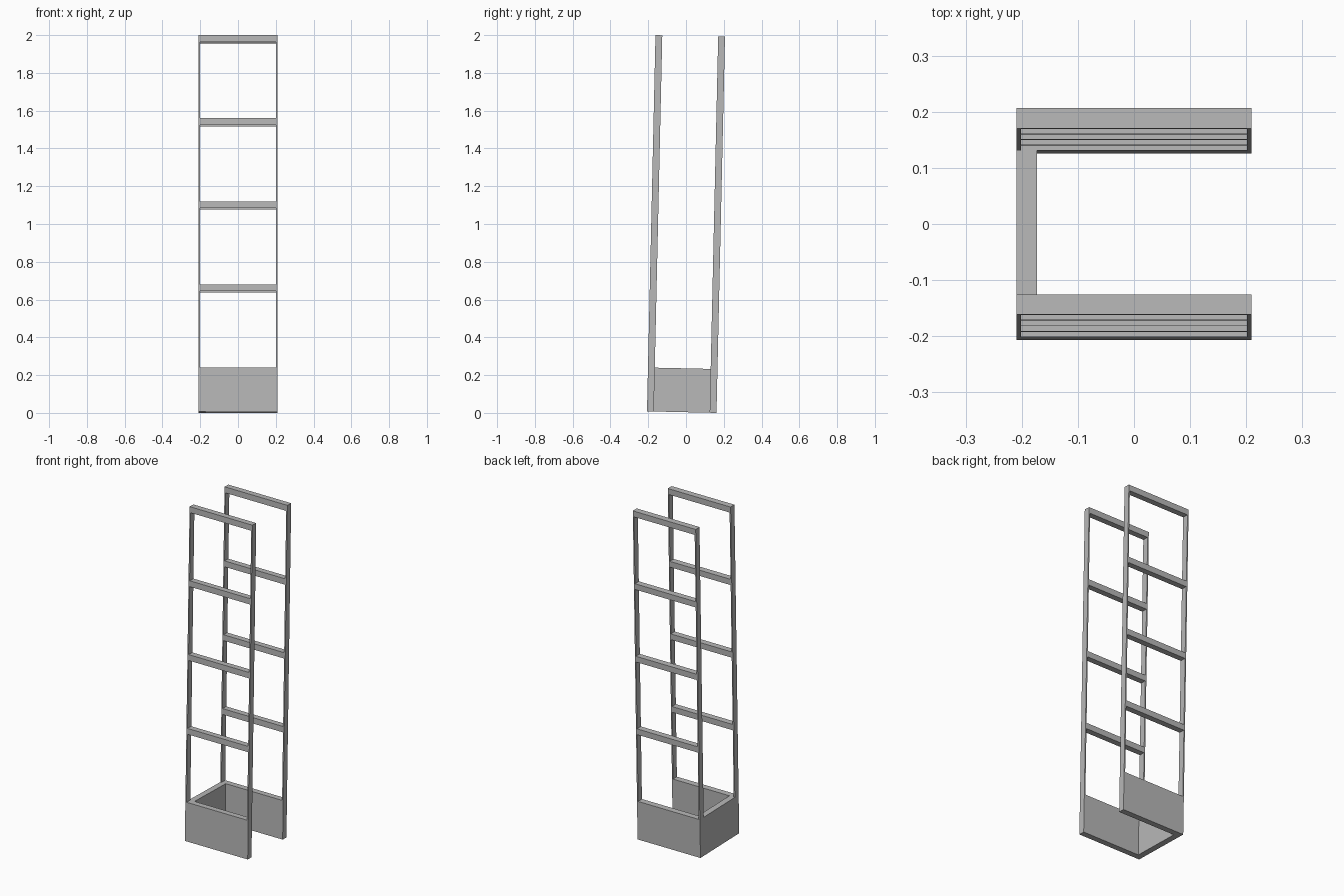
import bpy, bmesh, math
from mathutils import Matrix, Vector

if "Cube" in bpy.data.objects:
    bpy.data.objects.remove(bpy.data.objects["Cube"], do_unlink=True)

# Main dimensions, in the untilted frame
HALF_W = 0.209      # half width
DEPTH = 0.368       # outer front to outer back
HEIGHT = 1.992
BAR = 0.036         # bar depth and panel thickness
POST = 0.0075       # thin flat uprights
RAIL = 0.035        # rail height
BASE = 0.232        # base panel height
STEP = (HEIGHT - BASE) / 4
TILT = math.asin(0.045 / HEIGHT)

# The whole stand leans slightly backwards
lean = (Matrix.Translation((0, -0.2065, DEPTH * math.sin(TILT)))
        @ Matrix.Rotation(-TILT, 4, 'X'))

grey = bpy.data.materials.new("plain_grey")
grey.use_nodes = True
colour = (0.48, 0.48, 0.48, 1)
grey.diffuse_color = colour
grey.node_tree.nodes["Principled BSDF"].inputs["Base Color"].default_value = colour


def box(name, low, high):
    low, high = Vector(low), Vector(high)
    bm = bmesh.new()
    bmesh.ops.create_cube(bm, size=1, matrix=Matrix.Translation((low + high) / 2)
                          @ Matrix.Diagonal((*(high - low), 1)))
    mesh = bpy.data.meshes.new(name)
    bm.to_mesh(mesh)
    bm.free()
    mesh.materials.append(grey)
    obj = bpy.data.objects.new(name, mesh)
    obj.matrix_world = lean
    bpy.context.collection.objects.link(obj)


# Front and back ladder frames
for side, y in (("front", 0), ("back", DEPTH - BAR)):
    y2 = y + BAR
    inner = HALF_W - POST
    box(side + "_base_panel", (-HALF_W, y, 0), (HALF_W, y2, BASE))
    box(side + "_top_rail", (-HALF_W, y, HEIGHT - RAIL), (HALF_W, y2, HEIGHT))
    for hand, x in (("right", -HALF_W), ("left", inner)):
        box(f"{side}_{hand}_upright", (x, y, BASE), (x + POST, y2, HEIGHT - RAIL))
    for i in range(1, 4):
        top = BASE + i * STEP
        box(f"{side}_rail_{i}", (-inner, y, top - RAIL), (inner, y2, top))

# Base panel joining the two frames on the right
box("right_base_panel", (-HALF_W, BAR, 0), (-HALF_W + BAR, DEPTH - BAR, BASE))
